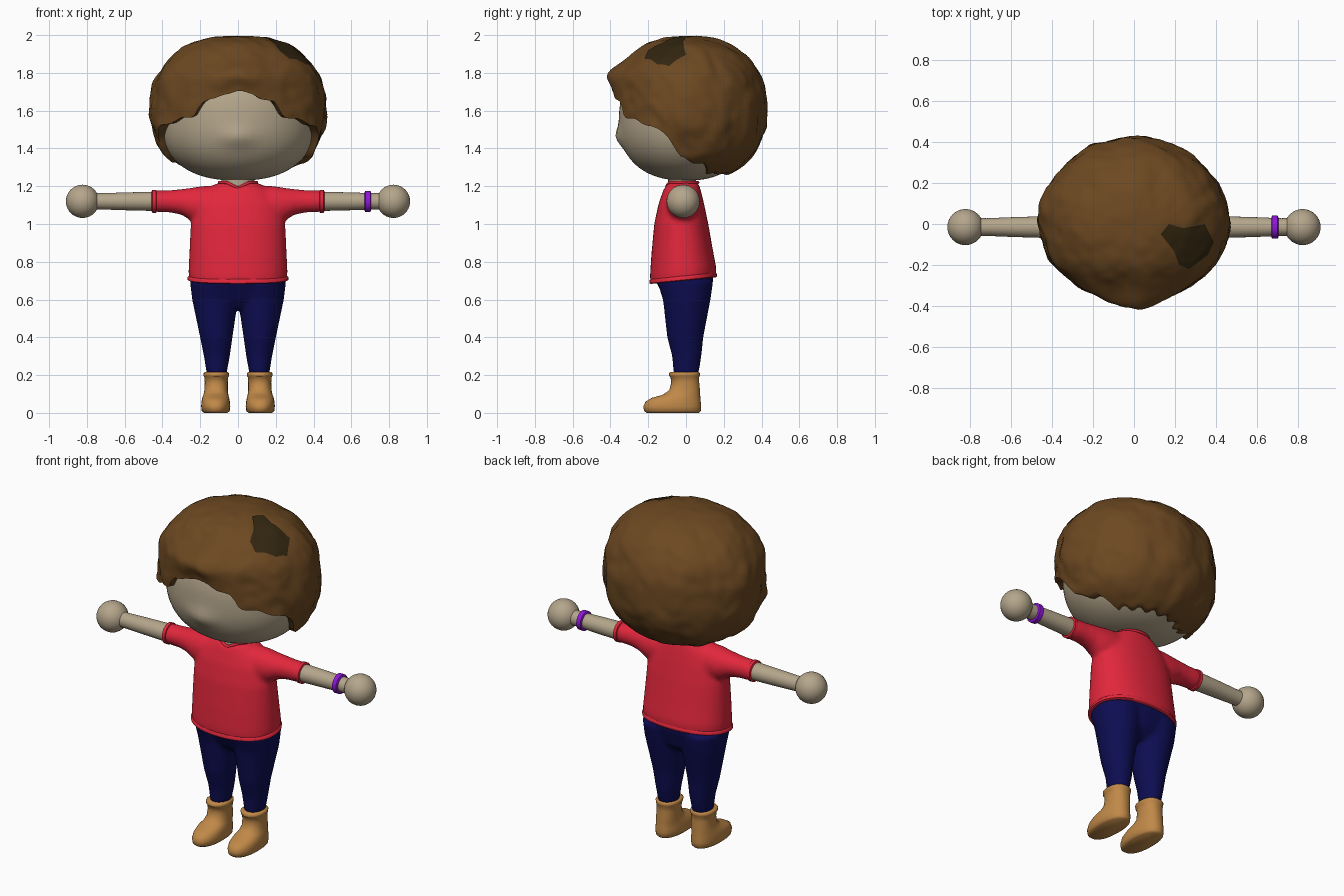
import bpy, bmesh
from math import sin, cos, pi, exp, radians, degrees, acos, atan2
from mathutils import Vector, noise

if "Cube" in bpy.data.objects:
    bpy.data.objects.remove(bpy.data.objects["Cube"], do_unlink=True)


def material(name, rgb):
    m = bpy.data.materials.new(name)
    m.use_nodes = True
    m.diffuse_color = (*rgb, 1)
    m.node_tree.nodes["Principled BSDF"].inputs["Base Color"].default_value = (*rgb, 1)
    return m


SKIN = material("skin", (0.46, 0.38, 0.26))
HAIR = material("brown hair", (0.15, 0.065, 0.015))
PATCH = material("dark hair", (0.032, 0.019, 0.005))
RED = material("red cloth", (0.76, 0.02, 0.045))
NAVY = material("navy cloth", (0.004, 0.004, 0.085))
TAN = material("tan leather", (0.53, 0.25, 0.065))
PURPLE = material("purple band", (0.27, 0.008, 0.68))


def spow(v, e):
    return abs(v) ** e * (1 if v >= 0 else -1)


def tube(rings, axis="z", side=1, e=1.0, n=40, warp=None):
    """Rows of points around stations (position, centre a, centre b, radius a, radius b)."""
    rows = []
    for pos, ca, cb, ra, rb in rings:
        row = []
        for i in range(n):
            t = 2 * pi * i / n
            a, b = ca + ra * spow(cos(t), e), cb + rb * spow(sin(t), e)
            p = Vector((side * a, b, pos)) if axis == "z" else Vector((side * pos, a, b))
            row.append(warp(p) if warp else p)
        rows.append(row)
    return rows


def shell(centre, rx, front, back, up, down, hem=None, shape=None, n=120, rows=44, e=0.85):
    """Rounded shell from the crown down to a hem height that depends on direction."""
    out = []
    for j in range(rows + 1):
        row = []
        for i in range(n):
            a = 2 * pi * i / n
            end = pi - 0.02
            if hem:
                d = hem(a) - centre.z
                end = acos(spow(d / (up if d > 0 else down), 1 / e))
            ph = 0.02 + (end - 0.02) * j / rows
            r, c = sin(ph) ** e, spow(cos(ph), e)
            p = Vector((rx * r * sin(a), -(front if cos(a) > 0 else back) * r * cos(a),
                        (up if c > 0 else down) * c))
            row.append(shape(p, centre) if shape else p + centre)
        out.append(row)
    return out


def build(name, mat, grids, blend=False, angle=50):
    bm = bmesh.new()
    for rows in grids:
        vs = [[bm.verts.new(p) for p in row] for row in rows]
        n = len(vs[0])
        for lo, hi in zip(vs, vs[1:]):
            for i in range(n):
                bm.faces.new((lo[i], lo[(i + 1) % n], hi[(i + 1) % n], hi[i]))
        bm.faces.new(vs[0][::-1])
        bm.faces.new(vs[-1])
    bmesh.ops.recalc_face_normals(bm, faces=bm.faces)
    me = bpy.data.meshes.new(name)
    bm.to_mesh(me)
    bm.free()
    me.materials.append(mat)
    ob = bpy.data.objects.new(name, me)
    bpy.context.collection.objects.link(ob)
    if blend:  # fuse overlapping volumes into one soft surface
        rm = ob.modifiers.new("fuse", "REMESH")
        rm.mode, rm.voxel_size, rm.use_smooth_shade = "VOXEL", 0.012, True
        sm = ob.modifiers.new("soften", "SMOOTH")
        sm.factor, sm.iterations = 0.5, 8
    else:
        smooth(ob, angle)
    return ob


def smooth(ob, angle=50):
    bpy.ops.object.select_all(action="DESELECT")
    ob.select_set(True)
    bpy.context.view_layer.objects.active = ob
    bpy.ops.object.shade_smooth_by_angle(angle=radians(angle))


# Head with a soft nose, and neck
def face(p, c):
    if p.y < 0:
        p.y -= 0.025 * exp(-(p.x / 0.08) ** 2 - ((p.z + 0.09) / 0.05) ** 2)
    return p + c


build("head", SKIN, [shell(Vector((0, 0, 1.55)), 0.41, 0.355, 0.34, 0.34, 0.32, shape=face, n=64)])
build("neck", SKIN, [tube([(1.1, 0, -0.02, 0.088, 0.074), (1.3, 0, -0.02, 0.088, 0.074)])])

# Hair: hem height by angle away from the front
HEM = [(0, 1.7), (10, 1.69), (16, 1.66), (25, 1.64), (31, 1.57), (42, 1.555), (60, 1.52), (74, 1.47),
       (83, 1.36), (95, 1.33), (106, 1.32), (120, 1.27), (181, 1.27)]


def hem(a):
    d = degrees(abs(atan2(sin(a), cos(a))))
    for (d0, z0), (d1, z1) in zip(HEM, HEM[1:]):
        if d0 <= d <= d1:
            return z0 + (z1 - z0) * (d - d0) / (d1 - d0) + 0.006 * sin(a * 17 + 1)


def locks(p, c):
    a = atan2(p.x, -p.y)
    fade = min(1, (p.x ** 2 + p.y ** 2) / 0.06)
    k = 1 + 0.035 * noise.noise(p * 7) + 0.02 * noise.noise(p * 17)
    k += 0.012 * fade * (abs(sin(4.5 * a + 2 * p.z)) - 0.6)
    q = Vector((p.x * k, p.y * k, p.z * (1 + (k - 1) * 0.5)))
    if p.y < 0:  # overhanging fringe
        q.y -= 0.06 * exp(-(p.x / 0.24) ** 2 - ((p.z - 0.19) / 0.07) ** 2)
    return q + c


rows = shell(Vector((0, 0.005, 1.6)), 0.465, 0.385, 0.42, 0.395, 0.37, hem, locks)
rows.append([Vector((p.x * 0.8, p.y * 0.8, p.z + 0.012)) for p in rows[-1]])
hair = build("hair", HAIR, [rows], angle=60)

# Dark patch laid onto the hair
OUTLINE = [(0.13, -0.05), (0.17, 0), (0.24, -0.02), (0.3, -0.01), (0.345, 0), (0.39, -0.09),
           (0.36, -0.15), (0.27, -0.22), (0.22, -0.2), (0.195, -0.13)]
bm = bmesh.new()
mid = Vector((0.27, -0.09, 2.2))
rings = [[bm.verts.new(mid.lerp(Vector((x, y, 2.2)), k / 5)) for x, y in OUTLINE] for k in range(1, 6)]
for lo, hi in zip(rings, rings[1:]):
    for i in range(len(lo)):
        j = (i + 1) % len(lo)
        bm.faces.new((lo[i], lo[j], hi[j], hi[i]))
bm.faces.new(rings[0])
bmesh.ops.recalc_face_normals(bm, faces=bm.faces)
for f in bm.faces:
    f.normal_update()
    if f.normal.z < 0:
        f.normal_flip()
me = bpy.data.meshes.new("hair_patch")
bm.to_mesh(me)
bm.free()
me.materials.append(PATCH)
patch = bpy.data.objects.new("hair_patch", me)
bpy.context.collection.objects.link(patch)
smooth(patch)
sub = patch.modifiers.new("refine", "SUBSURF")
sub.subdivision_type, sub.levels, sub.render_levels = "SIMPLE", 2, 2
wrap = patch.modifiers.new("lay", "SHRINKWRAP")
wrap.target, wrap.wrap_method, wrap.offset = hair, "PROJECT", 0.006
wrap.use_project_z, wrap.use_negative_direction, wrap.use_positive_direction = True, True, False


# Shirt: torso and sleeves fused, with tilted hem, cuffs and collar
def dip(x, y):
    return 0.03 * max(0, 1 - abs(x) / 0.06) if y < -0.02 else 0


def drape(p):
    p.z += 0.1 * (p.y + 0.015) * max(0, min(1, (0.95 - p.z) / 0.2)) + 0.012 * (p.z < 0.75)
    if p.z > 1.21:
        p.z -= dip(p.x, p.y)
    return p


torso = tube([(0.69, 0, -0.015, 0.26, 0.175), (0.74, 0, -0.015, 0.262, 0.175), (0.85, 0, -0.02, 0.257, 0.163),
              (1.0, 0, -0.025, 0.25, 0.143), (1.1, 0, -0.025, 0.23, 0.122), (1.16, 0, -0.022, 0.19, 0.105),
              (1.2, 0, -0.02, 0.14, 0.092), (1.22, 0, -0.02, 0.1, 0.084)], e=0.9, n=64, warp=drape)
SLEEVE = [(0.05, -0.02, 1.09, 0.09, 0.115), (0.2, -0.02, 1.1, 0.085, 0.1), (0.25, -0.018, 1.105, 0.078, 0.086),
          (0.3, -0.016, 1.117, 0.068, 0.068), (0.36, -0.015, 1.12, 0.061, 0.059), (0.445, -0.015, 1.12, 0.058, 0.057)]
build("shirt", RED, [torso] + [tube(SLEEVE, "x", s) for s in (1, -1)], blend=True)
build("shirt_hem", RED, [tube([(0.688, 0, -0.015, 0.255, 0.172), (0.692, 0, -0.015, 0.266, 0.178),
                               (0.705, 0, -0.015, 0.267, 0.179), (0.715, 0, -0.015, 0.258, 0.172)],
                              e=0.9, n=64, warp=drape)])
cu = bpy.data.curves.new("collar", "CURVE")
cu.dimensions, cu.bevel_depth, cu.bevel_resolution = "3D", 0.008, 3
sp = cu.splines.new("POLY")
sp.points.add(63)
sp.use_cyclic_u = True
for i, pt in enumerate(sp.points):
    x, y = 0.098 * cos(2 * pi * i / 64), -0.02 + 0.083 * sin(2 * pi * i / 64)
    pt.co = (x, y, 1.22 - dip(x, y), 1)
cu.materials.append(RED)
bpy.context.collection.objects.link(bpy.data.objects.new("collar", cu))

# Trousers: hips and two tapering legs fused
LEG = [(0.2, 0.113, 0, 0.052, 0.066), (0.3, 0.112, 0.004, 0.069, 0.078), (0.4, 0.115, -0.004, 0.086, 0.096),
       (0.5, 0.118, 0, 0.104, 0.111), (0.6, 0.122, 0.004, 0.121, 0.126), (0.7, 0.125, -0.005, 0.13, 0.15)]
hips = tube([(0.55, 0, 0, 0.1, 0.07), (0.6, 0, 0.004, 0.2, 0.115), (0.7, 0, -0.008, 0.252, 0.153),
             (0.78, 0, -0.012, 0.24, 0.15)], e=0.95)
build("trousers", NAVY, [hips] + [tube(LEG, "z", s) for s in (1, -1)], blend=True)

# Boots, cuffs, arms and hands on both sides
BOOT = [(0, 0.118, -0.07, 0.062, 0.138), (0.01, 0.118, -0.072, 0.074, 0.15), (0.035, 0.118, -0.073, 0.077, 0.153),
        (0.06, 0.118, -0.068, 0.075, 0.146), (0.08, 0.118, -0.052, 0.071, 0.128), (0.095, 0.117, -0.025, 0.066, 0.1),
        (0.12, 0.116, -0.007, 0.062, 0.081), (0.16, 0.115, -0.004, 0.061, 0.074), (0.19, 0.115, -0.006, 0.063, 0.076),
        (0.195, 0.115, -0.008, 0.067, 0.081), (0.21, 0.115, -0.008, 0.068, 0.082), (0.216, 0.115, -0.008, 0.062, 0.076)]


def band(x0, x1, r):
    return [(x, -0.015, 1.12, q, q) for x, q in
            ((x0, r - 0.008), (x0 + 0.004, r), (x1 - 0.004, r), (x1, r - 0.008))]


for s, side in ((1, "left"), (-1, "right")):
    build(side + "_boot", TAN, [tube(BOOT, "z", s, e=0.9)])
    build(side + "_cuff", RED, [tube(band(0.43, 0.457, 0.061), "x", s)])
    build(side + "_arm", SKIN, [tube([(0.4, -0.015, 1.12, 0.054, 0.052), (0.6, -0.015, 1.12, 0.048, 0.047),
                                      (0.72, -0.015, 1.12, 0.043, 0.043), (0.8, -0.015, 1.12, 0.045, 0.045)], "x", s)])
    bpy.ops.mesh.primitive_uv_sphere_add(segments=32, ring_count=20, radius=0.088, location=(s * 0.823, -0.015, 1.12))
    hand = bpy.context.object
    hand.name = side + "_hand"
    hand.data.materials.append(SKIN)
    smooth(hand)
build("bracelet", PURPLE, [tube(band(0.67, 0.705, 0.056), "x")])
